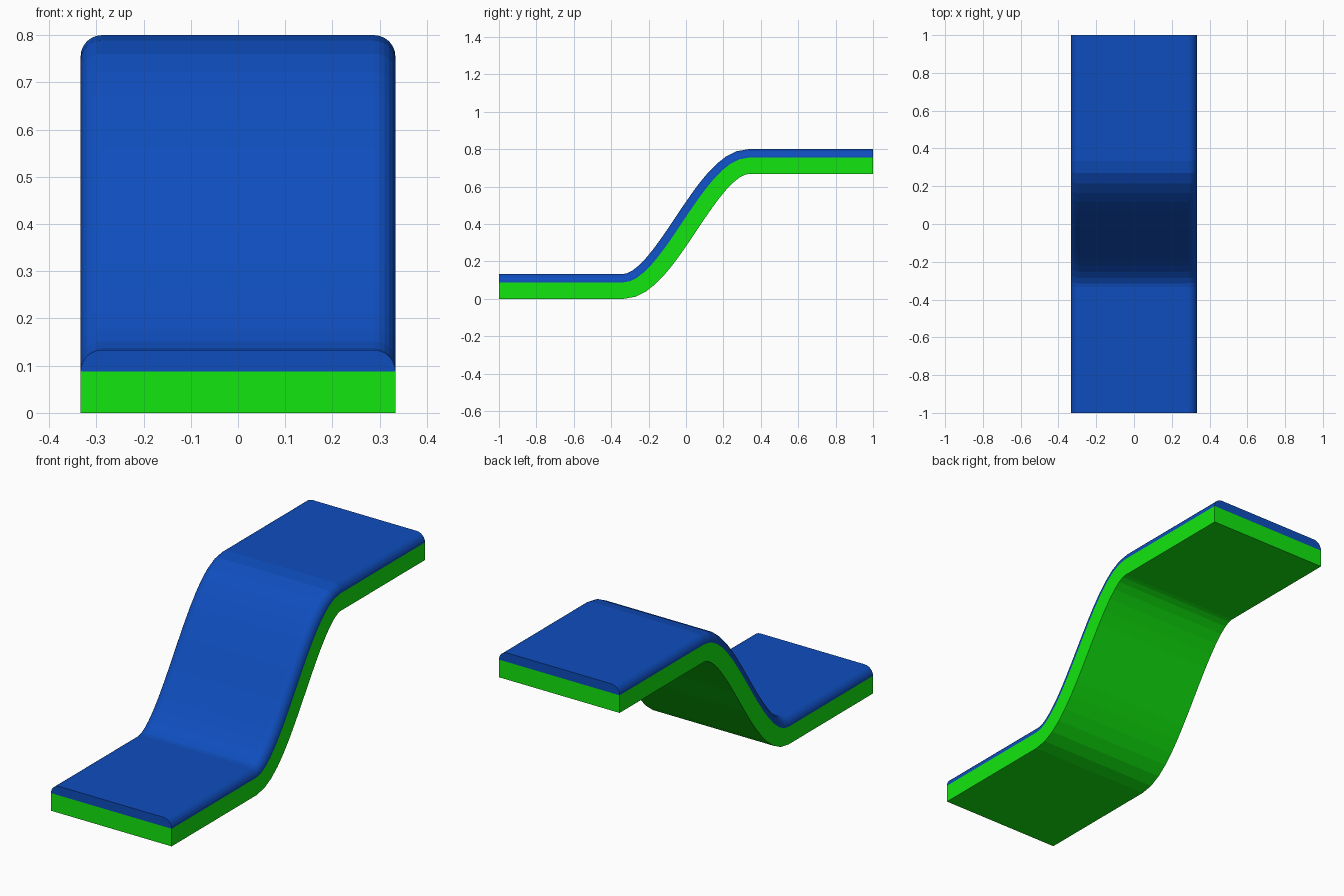
import bpy, bmesh
from math import sin, cos, pi, sqrt

if "Cube" in bpy.data.objects:
    bpy.data.objects.remove(bpy.data.objects["Cube"])

W, T, SEAM, R = 1 / 3, 0.1333, 0.088, 0.0453   # half width, thickness, seam height, corner radius
H, S, STEPS = 2 / 3, 1 / 3, 16                 # rise, half length of slope, slope divisions


# Centre line stations: (y, z, slope)
stations = [(-1.0, T / 2, 0.0)]
for i in range(STEPS + 1):
    u = i / STEPS
    stations.append((-S + 2 * S * u, T / 2 + H * u * u * (3 - 2 * u),
                     6 * u * (1 - u) * H / (2 * S)))
stations.append((1.0, T / 2 + H, 0.0))


def material(name, rgb):
    mat = bpy.data.materials.new(name)
    mat.diffuse_color = (*rgb, 1)
    mat.use_nodes = True
    mat.node_tree.nodes["Principled BSDF"].inputs["Base Color"].default_value = mat.diffuse_color
    return mat


def sweep(name, profile, mat):
    """Sweep an (x, height) profile along the ramp, leaving the hidden seam open."""
    bm = bmesh.new()
    rings = []
    for y, z, m in stations:
        n = sqrt(1 + m * m)
        rings.append([bm.verts.new((x, y - m / n * (h - T / 2), z + (h - T / 2) / n))
                      for x, h in profile])
    for a, b in zip(rings, rings[1:]):
        for i in range(len(profile) - 1):
            bm.faces.new((a[i], a[i + 1], b[i + 1], b[i]))
    bm.faces.new(rings[0][::-1])
    bm.faces.new(rings[-1])
    mesh = bpy.data.meshes.new(name)
    bm.to_mesh(mesh)
    bm.free()
    mesh.materials.append(mat)
    obj = bpy.data.objects.new(name, mesh)
    bpy.context.collection.objects.link(obj)
    return obj


# Green base slab
sweep("ramp_base", [(W, SEAM), (W, 0), (-W, 0), (-W, SEAM)],
      material("green", (0.006, 0.8, 0.005)))

# Blue top layer with rounded long edges
arc = [(W - R + R * cos(i * pi / 12), T - R + R * sin(i * pi / 12)) for i in range(7)]
top = [(-x, h) for x, h in arc] + arc[::-1]
sweep("ramp_top", top, material("blue", (0.0045, 0.075, 0.51)))
